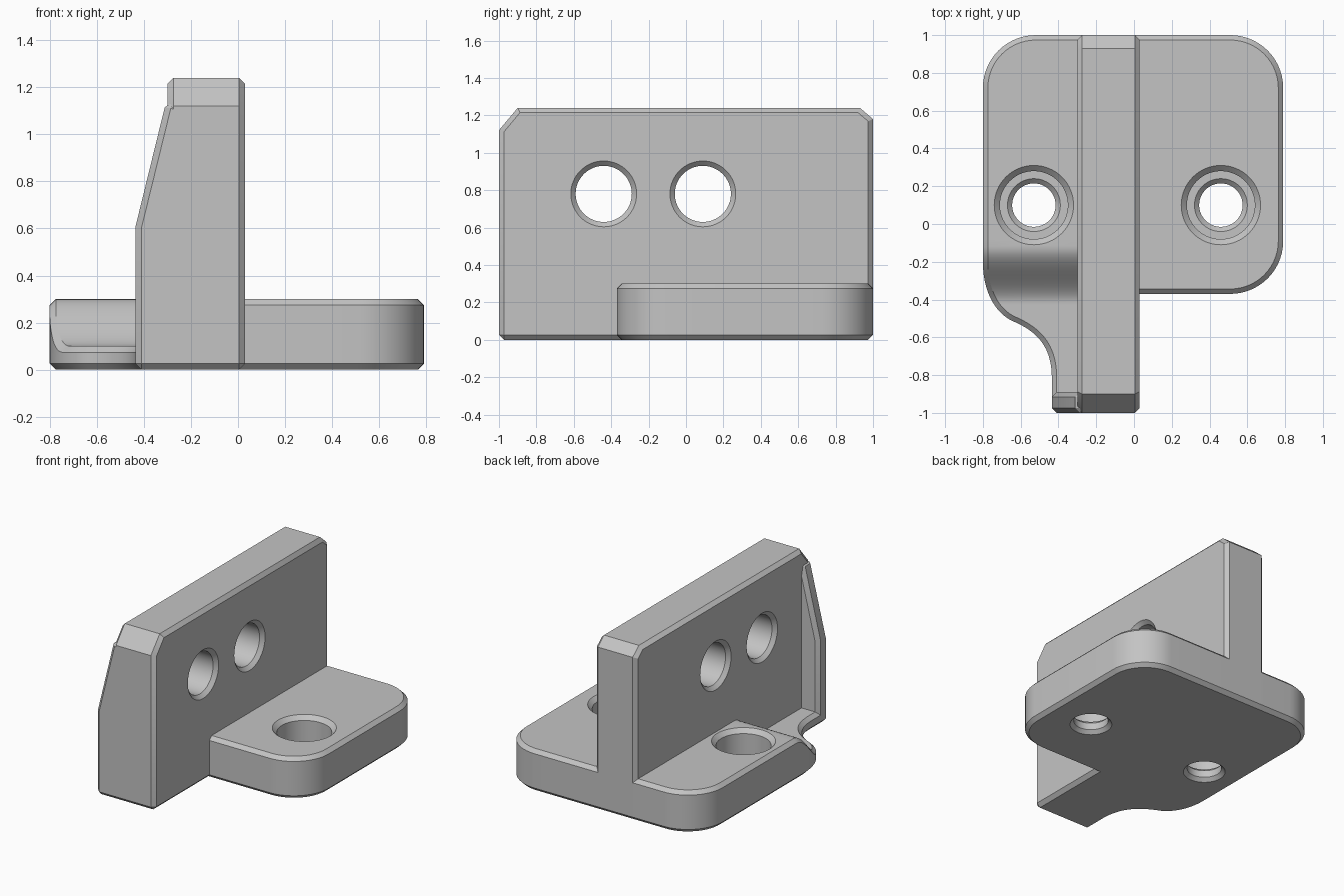
import bpy, bmesh
from math import sin, cos, pi, radians
from mathutils import Vector
from mathutils.geometry import interpolate_bezier

if "Cube" in bpy.data.objects:
    bpy.data.objects.remove(bpy.data.objects["Cube"])

CHAMFER = 0.026
HEIGHT = 0.3

grey = bpy.data.materials.new("machined grey")
grey.use_nodes = True
colour = (0.55, 0.55, 0.55, 1)
grey.diffuse_color = colour
grey.node_tree.nodes["Principled BSDF"].inputs["Base Color"].default_value = colour

# Which world axes the outline and the depth lie along
PLANES = {
    "xy": lambda a, b, d: Vector((a, b, d)),
    "xz": lambda a, b, d: Vector((a, d, b)),
    "yz": lambda a, b, d: Vector((d, a, b)),
}


def finish(name, bm):
    bmesh.ops.recalc_face_normals(bm, faces=bm.faces)
    mesh = bpy.data.meshes.new(name)
    bm.to_mesh(mesh)
    bm.free()
    mesh.materials.append(grey)
    obj = bpy.data.objects.new(name, mesh)
    bpy.context.collection.objects.link(obj)
    return obj


def loft(bm, rings):
    """Skin closed rings of points and cap both ends."""
    rows = [[bm.verts.new(p) for p in ring] for ring in rings]
    n = len(rows[0])
    for low, high in zip(rows, rows[1:]):
        for i in range(n):
            j = (i + 1) % n
            bm.faces.new((low[i], low[j], high[j], high[i]))
    bm.faces.new(rows[0])
    bm.faces.new(rows[-1])
    bmesh.ops.recalc_face_normals(bm, faces=bm.faces)


def chamfered_prism(name, outline, plane, start, end):
    bm = bmesh.new()
    place = PLANES[plane]
    loft(bm, [[place(a, b, d) for a, b in outline] for d in (start, end)])
    sharp = [e for e in bm.edges if e.calc_face_angle_signed(0) > 1]
    bmesh.ops.bevel(bm, geom=sharp, offset=CHAMFER, offset_type='OFFSET',
                    segments=1, profile=0.5, affect='EDGES', clamp_overlap=True)
    return finish(name, bm)


def arc(cx, cy, radius, start, steps=14):
    angles = [radians(start + 90 * i / steps) for i in range(steps + 1)]
    return [(cx + radius * cos(t), cy + radius * sin(t)) for t in angles]


def turned_cutter(name, profile, plane, a, b, sides=64):
    bm = bmesh.new()
    place = PLANES[plane]
    turns = [2 * pi * i / sides for i in range(sides)]
    loft(bm, [[place(a + r * cos(t), b + r * sin(t), d) for t in turns]
              for r, d in profile])
    obj = finish(name, bm)
    obj.hide_render = True
    return obj


def cut(obj, cutter):
    mod = obj.modifiers.new("hole", 'BOOLEAN')
    mod.operation = 'DIFFERENCE'
    mod.solver = 'EXACT'
    mod.object = cutter
    bpy.context.view_layer.objects.active = obj
    bpy.ops.object.modifier_apply(modifier=mod.name)


# Upright wall with clipped top corners
wall = chamfered_prism(
    "upright_wall",
    [(-1, 0), (1, 0), (1, 1.18), (0.93, 1.24), (-0.9, 1.24), (-1, 1.12)],
    "yz", -0.3, 0.03)

# Stiffening rib at the front end of the wall
rib = chamfered_prism(
    "front_rib",
    [(-0.435, 0), (-0.1, 0), (-0.1, 1.1), (-0.305, 1.14), (-0.435, 0.61)],
    "xz", -1, -0.89)

# Base plate with rounded corners, stepped where it passes under the wall
plate = chamfered_prism(
    "base_plate",
    arc(0.51, 0.72, 0.28, 0) + arc(-0.52, 0.72, 0.28, 90)
    + [(-0.8, -0.1), (-0.15, -0.1), (-0.15, -0.37)]
    + arc(0.51, -0.09, 0.28, 270),
    "xy", 0, HEIGHT)


# Left apron: sweeps down to a thin floor and curves in to the rib
def apron_top(y):
    t = min(1, max(0, (-0.12 - y) / 0.3))
    return HEIGHT - 0.2 * t * t * (3 - 2 * t)


def bezier(*points):
    return interpolate_bezier(*[Vector((x, y, 0)) for x, y in points], 24)


edge = [Vector((-0.8, y, 0)) for y in (-0.03, -0.08, -0.12, -0.14, -0.16, -0.18)]
edge += bezier((-0.8, -0.2), (-0.8, -0.35), (-0.74, -0.47), (-0.64, -0.515))
edge += bezier((-0.64, -0.515), (-0.5, -0.575), (-0.435, -0.66), (-0.435, -0.82))[1:]
edge.append(Vector((-0.435, -0.96, 0)))

sections = []
for i, p in enumerate(edge):
    along = (edge[min(i + 1, len(edge) - 1)] - edge[max(i - 1, 0)]).normalized()
    q = p + CHAMFER * Vector((-along.y, along.x, 0))
    top = apron_top(q.y)
    sections.append([
        (-0.2, q.y, 0), (q.x, q.y, 0), (p.x, p.y, CHAMFER),
        (p.x, p.y, apron_top(p.y) - CHAMFER), (q.x, q.y, top), (-0.2, q.y, top)])
bm = bmesh.new()
loft(bm, sections)
apron = finish("left_apron", bm)

# Chamfered cross holes through the wall
wall_hole = [(0.186, -0.31), (0.15, -0.274), (0.15, 0.004), (0.186, 0.04)]
# Counterbored bolt holes through the base
bolt_hole = [(0.15, -0.01), (0.115, 0.025), (0.115, 0.075), (0.14, 0.1),
             (0.18, 0.1), (0.18, 0.27), (0.22, 0.31)]

cutters = []
for y in (-0.44, 0.09):
    cutter = turned_cutter("wall_hole_cutter", wall_hole, "yz", y, 0.78)
    cut(wall, cutter)
    cutters.append(cutter)
for x, parts in ((-0.53, (plate, apron)), (0.46, (plate,))):
    cutter = turned_cutter("bolt_hole_cutter", bolt_hole, "xy", x, 0.1)
    for part in parts:
        cut(part, cutter)
    cutters.append(cutter)
for cutter in cutters:
    bpy.data.objects.remove(cutter)

# Smooth the curved faces, keep the chamfers crisp
for obj in bpy.context.view_layer.objects:
    obj.select_set(obj in (wall, rib, plate, apron))
bpy.context.view_layer.objects.active = wall
bpy.ops.object.shade_smooth_by_angle(angle=radians(30))
